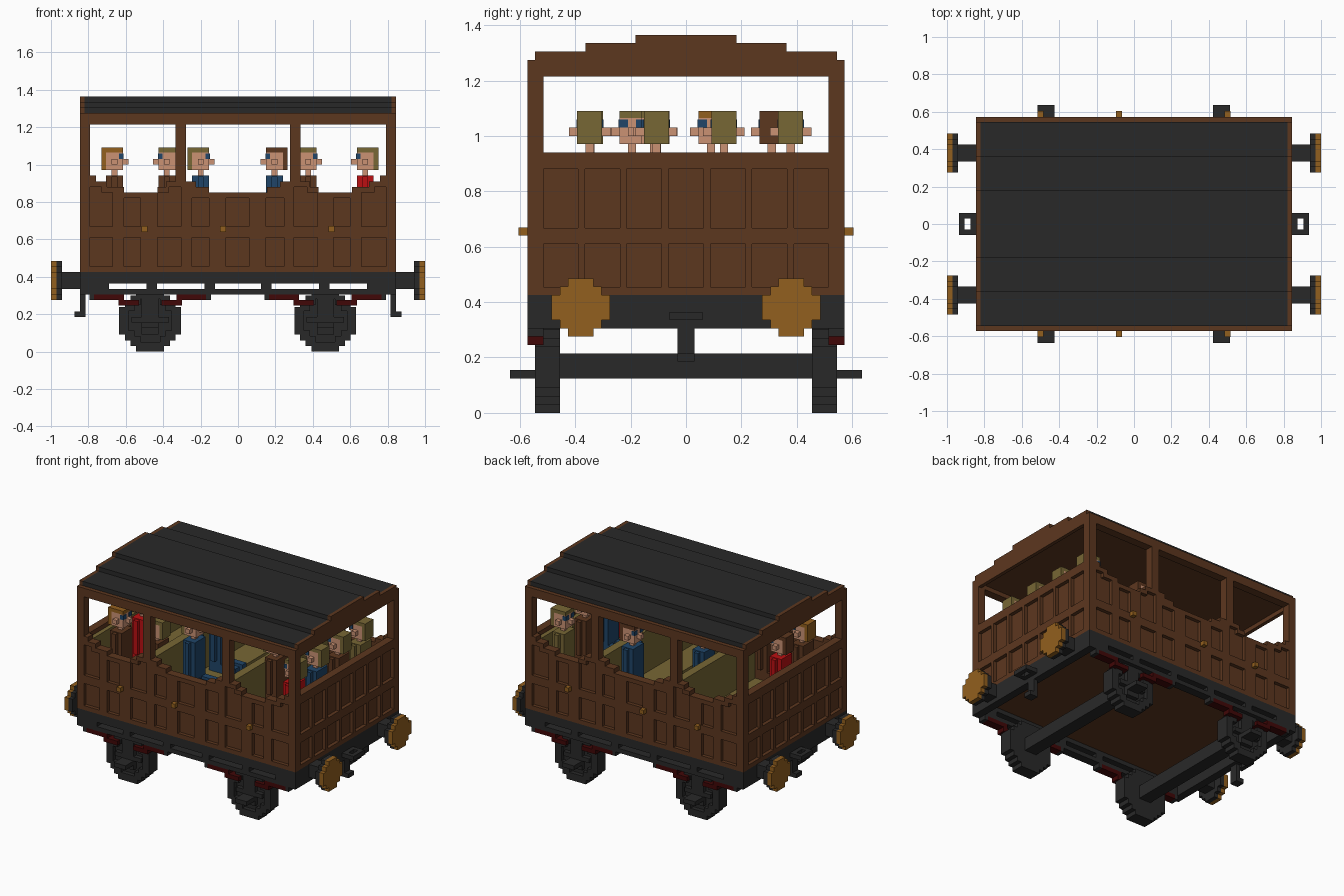
import bpy, bmesh

if "Cube" in bpy.data.objects:
    bpy.data.objects.remove(bpy.data.objects["Cube"], do_unlink=True)

COLOURS = {
    "wood_brown": (0.108, 0.038, 0.0135), "iron_dark": (0.022, 0.022, 0.022),
    "brass": (0.29, 0.115, 0.013), "spring_red": (0.053, 0.002, 0.002),
    "olive": (0.185, 0.135, 0.035), "skin": (0.60, 0.29, 0.175),
    "blue": (0.014, 0.06, 0.14), "red": (0.50, 0.005, 0.006),
}
MATS = {}
for mat_name, rgb in COLOURS.items():
    m = bpy.data.materials.new(mat_name)
    m.use_nodes = True
    m.diffuse_color = (*rgb, 1)
    m.node_tree.nodes["Principled BSDF"].inputs["Base Color"].default_value = (*rgb, 1)
    MATS[mat_name] = m


def finish(name, bm, mats):
    bmesh.ops.recalc_face_normals(bm, faces=bm.faces)
    me = bpy.data.meshes.new(name)
    bm.to_mesh(me)
    bm.free()
    for c in mats:
        me.materials.append(MATS[c])
    ob = bpy.data.objects.new(name, me)
    bpy.context.collection.objects.link(ob)
    return ob


def build(name, parts):
    """parts: list of (colour, (x0, x1, y0, y1, z0, z1))"""
    bm = bmesh.new()
    mats = list(dict.fromkeys(c for c, b in parts))
    for c, (x0, x1, y0, y1, z0, z1) in parts:
        vs = bmesh.ops.create_cube(bm, size=1)["verts"]
        for v in vs:
            v.co.x = x1 if v.co.x > 0 else x0
            v.co.y = y1 if v.co.y > 0 else y0
            v.co.z = z1 if v.co.z > 0 else z0
        for f in {f for v in vs for f in v.link_faces}:
            f.material_index = mats.index(c)
    return finish(name, bm, mats)


def boxes(name, colour, *bs):
    return build(name, [(colour, b) for b in bs])


def prism(name, colour, pts, axis, lo, hi):
    """Extrude a (horizontal, z) outline along x or y."""
    bm = bmesh.new()
    place = lambda h, z, d: (h, d, z) if axis == "y" else (d, h, z)
    f = bm.faces.new([bm.verts.new(place(h, z, lo)) for h, z in pts])
    ext = bmesh.ops.extrude_face_region(bm, geom=[f])["geom"]
    for v in ext:
        if isinstance(v, bmesh.types.BMVert):
            v.co["xyz".index(axis)] = hi
    return finish(name, bm, [colour])


def stepped_disc(ch, cz, unit, steps):
    """Round outline made of square steps around a centre."""
    corner = []
    for i, a in enumerate(steps):
        corner.append((a, steps[-1 - i]))
        if i + 1 < len(steps):
            corner.append((a, steps[-2 - i]))
    full = corner + [(h, -z) for h, z in reversed(corner)]
    full += [(-h, z) for h, z in reversed(full)]
    return [(ch + h * unit, cz + z * unit) for h, z in full]


def sx(s, a, b):
    return tuple(sorted((s * a, s * b)))


def carve(ob, cutter):
    mod = ob.modifiers.new("recess", "BOOLEAN")
    mod.operation, mod.solver, mod.object = "DIFFERENCE", "EXACT", cutter
    cutter.hide_render = True
    bpy.context.view_layer.objects.active = ob
    bpy.ops.object.modifier_apply(modifier="recess")
    bpy.data.objects.remove(cutter, do_unlink=True)


# Side walls with scalloped tops and recessed panels
half = [(.845, .94), (.76, .94), (.76, .91), (.70, .91), (.70, .88), (.61, .88), (.61, .85),
        (.43, .85), (.43, .88), (.385, .88), (.385, .91), (.225, .91), (.225, .88),
        (.155, .88), (.155, .85)]
outline = [(.845, .425)] + half + [(-x, z) for x, z in reversed(half)] + [(-.845, .425)]
PANELS = [(-.79, -.67), (-.61, -.52), (-.43, -.305), (-.245, -.155), (-.065, .06),
          (.15, .245), (.30, .425), (.51, .60), (.66, .79)]
PANEL_STEPS = [(-.79, -.73), (-.37, -.305), (.30, .37), (.73, .79)]
for s, side in ((-1, "front"), (1, "back")):
    wall = prism(side + "_side_wall", "wood_brown", outline, "y", *sx(s, .515, .573))
    deep = sx(s, .548, .6)
    cuts = []
    for i, (a, b) in enumerate(PANELS):
        top = .85 if i in (0, 2, 6, 8) else .82
        cuts += [(a, b, *deep, .455, .61), (a, b, *deep, .668, top)]
    carve(wall, boxes("panel_cutter", "wood_brown", *cuts))
    carve(wall, boxes("panel_step_cutter", "wood_brown",
                      *[(a, b, *deep, .80, .88) for a, b in PANEL_STEPS]))
    y = sx(s, .515, .573)
    boxes(side + "_window_posts", "wood_brown",
          *[(a, b, *y, z, 1.215) for a, b, z in
            ((-.845, -.79, .94), (-.335, -.277, .91), (.277, .335, .91), (.79, .845, .94))])
    boxes(side + "_window_header", "wood_brown", (-.82, .82, *y, 1.215, 1.275))
    boxes(side + "_door_handles", "brass",
          *[(x - .015, x + .015, *sx(s, .573, .605), .64, .67) for x in (-.5, -.08, .5)])

# End walls, gables, buffers and couplings
gable = [(.573, 1.215), (.573, 1.275), (.545, 1.275), (.545, 1.305), (.363, 1.305),
         (.363, 1.335), (.182, 1.335), (.182, 1.365)]
gable += [(-h, z) for h, z in reversed(gable)]
for s, end in ((-1, "right"), (1, "left")):
    wall = boxes(end + "_end_wall", "wood_brown", (*sx(s, .79, .845), -.515, .515, .425, .94))
    cuts = []
    for i in range(7):
        y = -.516 + i * .151
        for z0, z1 in ((.455, .61), (.668, .88)):
            cuts.append((*sx(s, .82, .9), y, y + .126, z0, z1))
    carve(wall, boxes("panel_cutter", "wood_brown", *cuts))
    prism(end + "_gable", "wood_brown", gable, "x", *sx(s, .82, .845))
    boxes(end + "_end_beam", "iron_dark", (*sx(s, .79, .845), -.573, .573, .305, .425))
    boxes(end + "_coupling_loop", "iron_dark",
          (*sx(s, .845, .875), -.06, .06, .335, .365), (*sx(s, .905, .935), -.06, .06, .335, .365),
          (*sx(s, .875, .905), -.06, -.03, .335, .365), (*sx(s, .875, .905), .03, .06, .335, .365))
    boxes(end + "_hanging_hook", "iron_dark", (*sx(s, .815, .845), -.03, .03, .185, .305),
          (*sx(s, .845, .875), -.03, .03, .185, .215))
    for y in (-.38, .38):
        boxes(end + "_buffer_shaft", "iron_dark",
              (*sx(s, .845, .94), y - .045, y + .045, .335, .425))
        disc = stepped_disc(y, .38, .105, (.43, .72, 1))
        prism(end + "_buffer_back", "iron_dark", disc, "x", *sx(s, .94, .97))
        prism(end + "_buffer_head", "brass", disc, "x", *sx(s, .97, 1.0))

# Stepped roof and ceiling
boxes("ceiling", "wood_brown", (-.82, .82, -.515, .515, 1.245, 1.275))
boxes("roof", "iron_dark", (-.82, .82, -.545, .545, 1.275, 1.305),
      (-.82, .82, -.363, .363, 1.305, 1.335), (-.82, .82, -.182, .182, 1.335, 1.365))

# Underframe
boxes("floor", "wood_brown", (-.79, .79, -.515, .515, .395, .425))
for s in (-1, 1):
    y = sx(s, .515, .573)
    boxes("sole_bar", "iron_dark", (-.79, .79, *y, .365, .425))
    boxes("truss_bar", "iron_dark", (-.79, .79, *y, .305, .335))
    boxes("truss_posts", "iron_dark",
          *[(x - w, x + w, *y, .335, .365) for x, w in
            ((-.74, .05), (-.46, .028), (-.15, .028), (.15, .028), (.46, .028), (.74, .05))])

# Wheels with recessed faces, axles, springs and steps
for x in (-.47, .467):
    boxes("axle", "iron_dark", (x - .045, x + .045, -.46, .46, .125, .215))
    for s in (-1, 1):
        rim = stepped_disc(x, .165, .165, (.45, .64, .82, 1))
        hollow = stepped_disc(x, .165, .115, (.45, .72, 1))
        wheel = prism("wheel", "iron_dark", rim, "y", *sx(s, .455, .545))
        carve(wheel, prism("wheel_cutter", "iron_dark", hollow, "y", *sx(s, .515, .6)))
        y = sx(s, .51, .545)
        boxes("axle_guard", "iron_dark", (x - .10, x + .10, *y, .155, .185),
              (x - .045, x + .045, *y, .185, .305), (x - .045, x + .045, *y, .09, .155))
        boxes("wheel_step", "iron_dark", (x - .045, x + .045, *sx(s, .545, .635), .125, .155))
        y = sx(s, .515, .573)
        for d in (-1, 1):
            def span(a, b):
                return tuple(sorted((x + d * a, x + d * b)))
            boxes("leaf_spring", "spring_red", (*span(.14, .30), *y, .275, .305),
                  (*span(.06, .17), *y, .245, .275))
            boxes("spring_hanger", "iron_dark", (*span(.30, .325), *y, .275, .305))

# Benches: cushions against the ends and against both partitions
for s in (-1, 1):
    boxes("partition", "olive", (*sx(s, .277, .335), -.515, .515, .425, .91))
    boxes("bench_cushions", "olive",
          (*sx(s, .10, .277), -.515, .515, .56, .62), (*sx(s, .335, .49), -.515, .515, .56, .62),
          (*sx(s, .60, .76), -.515, .515, .56, .62), (*sx(s, .76, .79), -.515, .515, .425, .91))
    boxes("bench_bases", "wood_brown",
          (*sx(s, .15, .277), -.515, .515, .425, .56), (*sx(s, .335, .45), -.515, .515, .425, .56),
          (*sx(s, .64, .76), -.515, .515, .425, .56))


# Seated passengers: x, y, facing direction, coat colour, hair colour
def passenger(x, y, d, coat, hair):
    def b(c, u0, u1, w0, w1, z0, z1):
        return (c, (*sorted((x + d * u0, x + d * u1)), y + w0, y + w1, z0, z1))
    parts = [
        b(coat, -.045, .045, -.06, .06, .62, .94),
        b("skin", -.015, .015, -.015, .015, .94, .97),
        b("skin", -.045, .045, -.045, .045, .97, 1.065),
        b(hair, -.045, .045, -.045, .045, 1.065, 1.09),
        b(hair, -.07, -.045, -.045, .045, .97, 1.09),
        b("skin", .045, .075, -.015, .015, 1.0, 1.03),
    ]
    for w in (-1, 1):
        parts += [b("skin", -.015, .015, *sx(w, .045, .075), 1.0, 1.03),
                  b("blue", .025, .049, *sx(w, .015, .048), 1.03, 1.06),
                  b(coat, -.015, .015, *sx(w, .06, .085), .70, .935),
                  b(coat, .045, .16, *sx(w, .015, .06), .62, .68),
                  b(coat, .11, .16, *sx(w, .015, .06), .425, .62)]
    build("passenger", parts)


for p in [(-.66, -.345, 1, "wood_brown", "brass"), (-.66, -.105, 1, "red", "wood_brown"),
          (-.38, -.345, -1, "wood_brown", "olive"),
          (-.20, -.195, 1, "blue", "olive"), (-.20, .09, 1, "blue", "brass"),
          (.195, .31, -1, "blue", "wood_brown"), (.375, -.115, 1, "wood_brown", "olive"),
          (.68, -.348, -1, "red", "olive"), (.68, -.107, -1, "blue", "olive"),
          (.68, .137, -1, "wood_brown", "olive"), (.68, .378, -1, "olive", "olive")]:
    passenger(*p)
